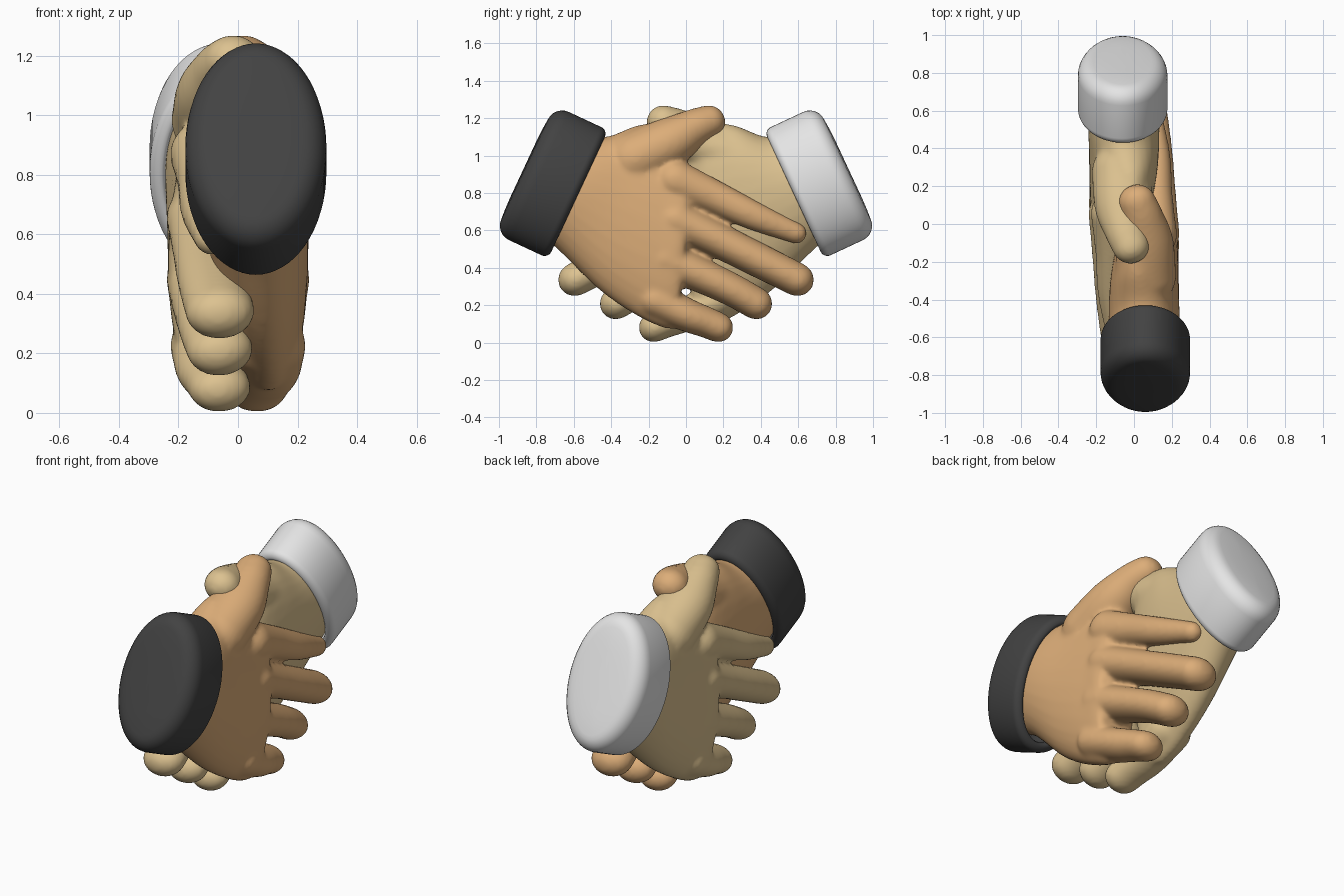
import bpy, bmesh
from math import sin, cos, pi, radians
from mathutils import Vector, Matrix

cube = bpy.data.objects.get("Cube")
if cube:
    bpy.data.objects.remove(cube)


def material(name, rgb):
    m = bpy.data.materials.new(name)
    m.use_nodes = True
    m.diffuse_color = (*rgb, 1)
    m.node_tree.nodes["Principled BSDF"].inputs["Base Color"].default_value = (*rgb, 1)
    return m


def ring(center, a, b, n=32):
    """Elliptical loop spanned by the half axes a and b."""
    return [center + a * cos(2 * pi * i / n) + b * sin(2 * pi * i / n) for i in range(n)]


def loft(bm, rings):
    """Closed skin through a list of loops."""
    loops = [[bm.verts.new(p) for p in r] for r in rings]
    for r, s in zip(loops, loops[1:]):
        for i in range(len(r)):
            j = (i + 1) % len(r)
            bm.faces.new((r[i], r[j], s[j], s[i]))
    bm.faces.new(loops[0][::-1])
    bm.faces.new(loops[-1])


def smooth_path(points, steps=6):
    """Catmull-Rom samples of tuples of any length."""
    pts = [Vector(p) for p in points]
    pts = [2 * pts[0] - pts[1]] + pts + [2 * pts[-1] - pts[-2]]
    out = []
    for p0, p1, p2, p3 in zip(pts, pts[1:], pts[2:], pts[3:]):
        for k in range(steps):
            t = k / steps
            out.append(0.5 * (2 * p1 + (p2 - p0) * t + (2 * p0 - 5 * p1 + 4 * p2 - p3) * t * t
                              + (3 * p1 - p0 - 3 * p2 + p3) * t ** 3))
    return out + [pts[-2]]


def finger(bm, widen, points):
    """Round-ended tube through (x, y, z, radius) points, widened sideways."""
    path = smooth_path(points)
    rings = []
    for i, p in enumerate(path):
        q0, q1 = path[max(i - 1, 0)], path[min(i + 1, len(path) - 1)]
        axis = (q1 - q0).to_3d().normalized()
        side = axis.cross(Vector((1, 0, 0))).normalized()
        across = axis.cross(side) * widen
        c, r = p.to_3d(), p[3]
        angles = [0]
        if i == 0:
            angles = [-80, -60, -40, -20, 0]
        elif i == len(path) - 1:
            angles = [0, 20, 40, 60, 80]
        for a in map(radians, angles):
            rings.append(ring(c + axis * r * sin(a), side * r * cos(a), across * r * cos(a), 24))
    loft(bm, rings)


def finish(bm, name, mat, turn):
    bm.transform(Matrix.Rotation(turn, 4, 'Z'))
    bmesh.ops.recalc_face_normals(bm, faces=bm.faces)
    for f in bm.faces:
        f.smooth = True
    mesh = bpy.data.meshes.new(name)
    bm.to_mesh(mesh)
    bm.free()
    mesh.materials.append(mat)
    ob = bpy.data.objects.new(name, mesh)
    bpy.context.scene.collection.objects.link(ob)
    return ob


# Palm sections: top x, y, z, bottom x, y, z, half thickness
PALM = [(0.05, -0.62, 1.15, 0.06, -0.86, 0.62, 0.175),
        (0.05, -0.44, 1.10, 0.06, -0.71, 0.52, 0.19),
        (0.02, -0.25, 1.165, 0.09, -0.45, 0.27, 0.18),
        (0.03, -0.09, 1.16, 0.11, -0.21, 0.115, 0.16),
        (0.09, 0.01, 0.96, 0.10, -0.06, 0.075, 0.135),
        (0.11, 0.06, 0.84, 0.10, -0.04, 0.19, 0.07)]

# Digits from thumb to little finger: sideways width, then x, y, z, radius from root to tip
DIGITS = [
    (1.1, [(0.06, -0.28, 0.98, .15), (0.06, -0.09, 1.07, .135), (0.04, 0.04, 1.145, .105), (0.015, 0.12, 1.18, .091)]),
    (1.0, [(0.12, -0.06, 0.87, .11), (0.115, 0.15, 0.78, .09), (0.115, 0.36, 0.68, .078), (0.09, 0.59, 0.585, .057)]),
    (1.3, [(0.10, -0.06, 0.66, .11), (0.10, 0.15, 0.56, .095), (0.085, 0.38, 0.445, .092), (0.06, 0.595, 0.337, .09)]),
    (1.3, [(0.10, -0.12, 0.45, .11), (0.10, 0.08, 0.36, .094), (0.085, 0.25, 0.28, .088), (0.06, 0.375, 0.21, .087)]),
    (1.3, [(0.10, -0.17, 0.23, .10), (0.095, 0.0, 0.15, .09), (0.075, 0.1, 0.112, .084), (0.06, 0.172, 0.082, .081)]),
]


def hand(name, mat, turn):
    bm = bmesh.new()
    rings = []
    for s in smooth_path(PALM):
        top, low = Vector(s[0:3]), Vector(s[3:6])
        rings.append(ring((top + low) / 2, Vector((s[6], 0, 0)), (top - low) / 2))
    loft(bm, rings)
    for widen, points in DIGITS:
        finger(bm, widen, points)
    ob = finish(bm, name, mat, turn)
    # Fuse the palm and digits into one soft skin
    fuse = ob.modifiers.new("fuse", 'REMESH')
    fuse.mode = 'VOXEL'
    fuse.voxel_size = 0.013
    fuse.use_smooth_shade = True
    soften = ob.modifiers.new("soften", 'SMOOTH')
    soften.factor = 0.5
    soften.iterations = 14


def cuff(name, mat, turn):
    tilt = radians(25)
    axis = Vector((0, cos(tilt), -sin(tilt)))
    tall = Vector((0, sin(tilt), cos(tilt)))
    center = Vector((0.06, -0.72, 0.86))
    half, r = 0.158, 0.085
    # Profile of (position along sleeve, inset from the rim)
    arc = [radians(a) for a in range(0, 91, 15)]
    profile = [(-half - 0.006, 0.21), (-half - 0.004, 0.14)]
    profile += [(-half + r - r * cos(a), r - r * sin(a)) for a in arc]
    rr = 0.04
    profile += [(half - rr + rr * sin(a), rr - rr * cos(a)) for a in arc]
    profile += [(half - 0.005, 0.048), (half - 0.02, 0.055), (0.05, 0.06), (0.045, 0.2)]
    bm = bmesh.new()
    loft(bm, [ring(center + axis * t, Vector((0.237 - d, 0, 0)), tall * (0.378 - d), 64)
              for t, d in profile])
    finish(bm, name, mat, turn)


# Two matching arms, half a turn apart
hand("tan_hand", material("warm tan skin", (0.72, 0.42, 0.19)), 0)
hand("beige_hand", material("pale beige skin", (0.72, 0.54, 0.28)), pi)
cuff("dark_cuff", material("charcoal cloth", (0.055, 0.055, 0.055)), 0)
cuff("light_cuff", material("white cloth", (0.78, 0.78, 0.78)), pi)
